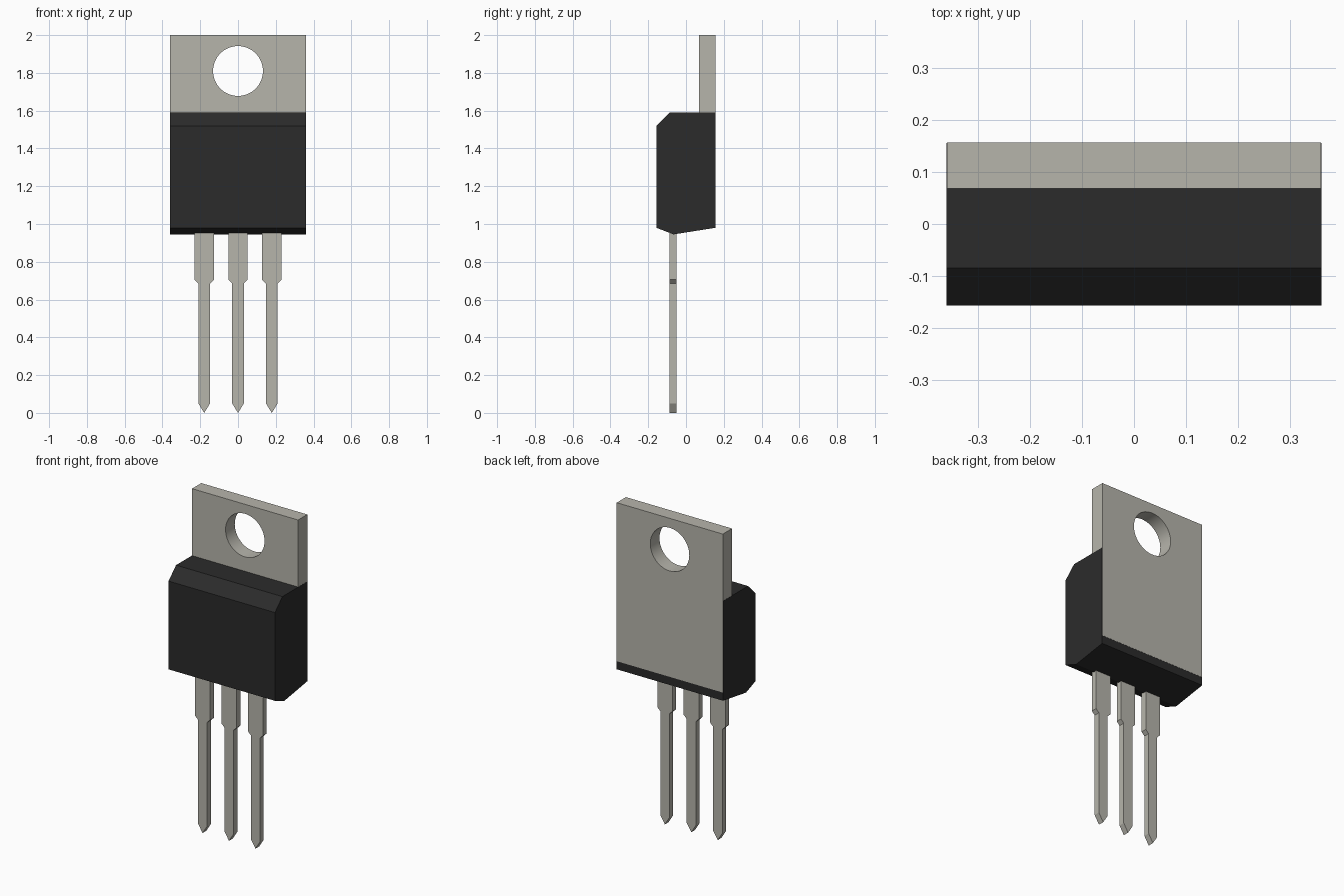
import bpy, bmesh, math

if "Cube" in bpy.data.objects:
    bpy.data.objects.remove(bpy.data.objects["Cube"])


def material(name, rgb):
    m = bpy.data.materials.new(name)
    m.diffuse_color = (*rgb, 1)
    m.use_nodes = True
    m.node_tree.nodes["Principled BSDF"].inputs["Base Color"].default_value = m.diffuse_color
    return m


METAL = material("dull_metal", (0.47, 0.46, 0.41))
PLASTIC = material("black_plastic", (0.024, 0.024, 0.024))


def prism(name, points, offset, mat):
    """Extrude a closed outline of 3D points along an offset vector."""
    bm = bmesh.new()
    face = bm.faces.new([bm.verts.new(p) for p in points])
    ext = bmesh.ops.extrude_face_region(bm, geom=[face])
    moved = [g for g in ext["geom"] if isinstance(g, bmesh.types.BMVert)]
    bmesh.ops.translate(bm, verts=moved, vec=offset)
    bmesh.ops.recalc_face_normals(bm, faces=bm.faces)
    mesh = bpy.data.meshes.new(name)
    bm.to_mesh(mesh)
    bm.free()
    obj = bpy.data.objects.new(name, mesh)
    bpy.context.collection.objects.link(obj)
    mesh.materials.append(mat)
    return obj


# Moulded body: side profile (y, z) extruded across the width
HALF_W = 0.36
profile = [(-0.157, 0.98), (-0.066, 0.945), (0.156, 0.98),
           (0.156, 1.59), (-0.085, 1.59), (-0.157, 1.52)]
prism("body", [(-HALF_W, y, z) for y, z in profile], (2 * HALF_W, 0, 0), PLASTIC)

# Mounting plate: flush with the back of the body, a hair narrower
pw = HALF_W - 0.001
plate = prism("mounting_plate",
              [(x, 0.068, z) for x, z in [(-pw, 1.03), (pw, 1.03), (pw, 2), (-pw, 2)]],
              (0, 0.089, 0), METAL)

# Round screw hole through the plate
ring = [(0.132 * math.cos(i * math.tau / 64), 0, 1.81 + 0.132 * math.sin(i * math.tau / 64))
        for i in range(64)]
cutter = prism("hole_cutter", ring, (0, 0.3, 0), METAL)
cutter.hide_render = True
mod = plate.modifiers.new("hole", "BOOLEAN")
mod.operation, mod.object, mod.solver = "DIFFERENCE", cutter, "EXACT"
bpy.context.view_layer.objects.active = plate
plate.select_set(True)
bpy.ops.object.modifier_apply(modifier=mod.name)
bpy.data.objects.remove(cutter)
bpy.ops.object.shade_smooth_by_angle(angle=math.radians(30))

# Three leads: wide shoulder, narrow shank, pointed tip
half = [(0.031, 0.05), (0.031, 0.685), (0.051, 0.705), (0.051, 1.0)]
outline = [(0, 0)] + half + [(-x, z) for x, z in reversed(half)]
for side, cx in (("left", -0.179), ("middle", 0), ("right", 0.179)):
    prism(f"{side}_lead", [(cx + x, -0.087, z) for x, z in outline], (0, 0.036, 0), METAL)
